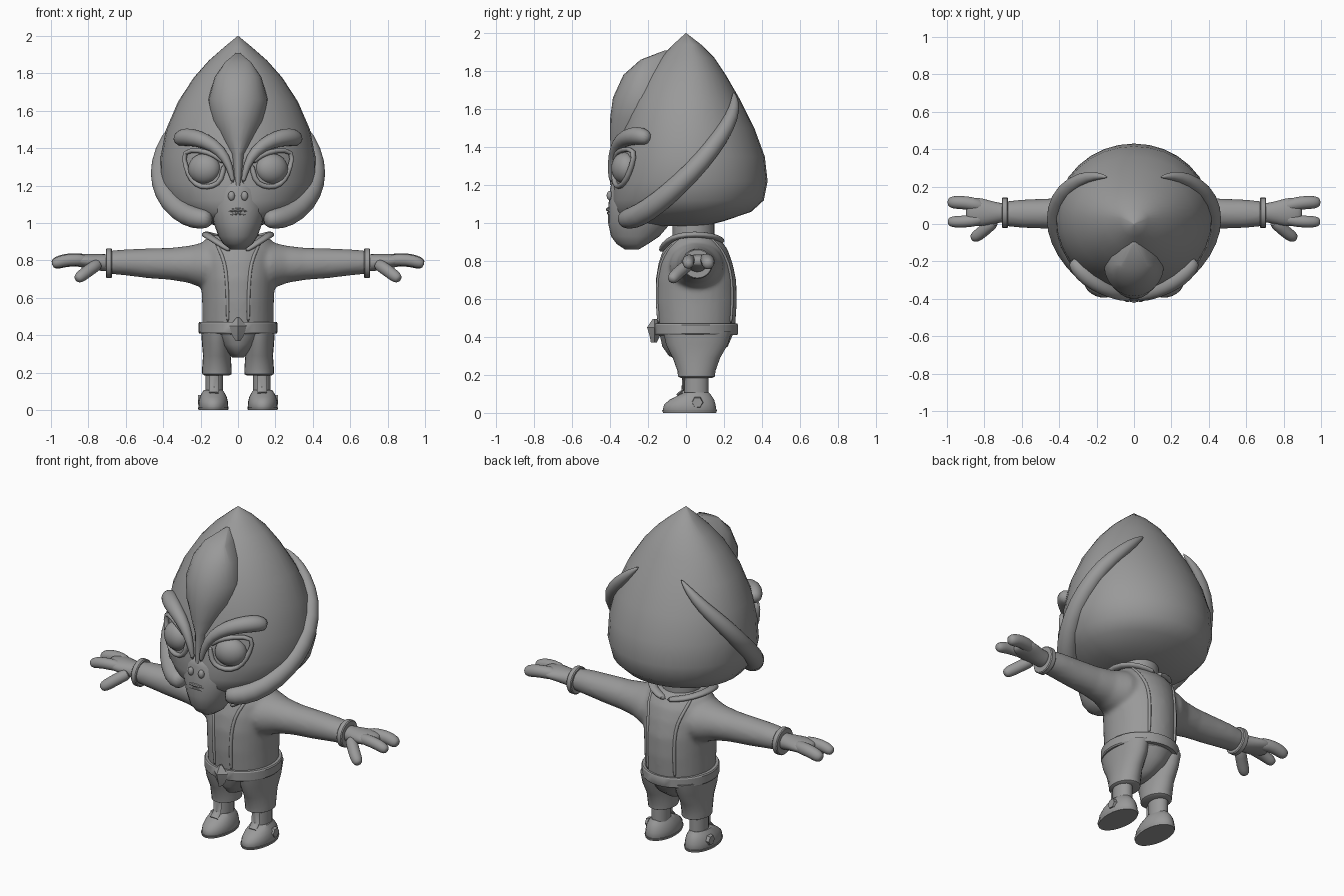
import bpy, bmesh, math
from mathutils import Vector, Matrix

GREY = bpy.data.materials.new("plain grey")
GREY.diffuse_color = (0.32, 0.32, 0.32, 1)


def finish(name, bm, mirror=False, subsurf=0, angle=40):
    bmesh.ops.recalc_face_normals(bm, faces=bm.faces)
    me = bpy.data.meshes.new(name)
    bm.to_mesh(me)
    bm.free()
    me.materials.append(GREY)
    for p in me.polygons:
        p.use_smooth = True
    me.set_sharp_from_angle(angle=math.radians(angle))
    ob = bpy.data.objects.new(name, me)
    bpy.context.collection.objects.link(ob)
    if subsurf:
        m = ob.modifiers.new("round", 'SUBSURF')
        m.levels = m.render_levels = subsurf
    if mirror:
        m = ob.modifiers.new("mirror", 'MIRROR')
        m.use_clip = False
        m.use_mirror_merge = False
    return ob


def skin(bm, rings):
    """Bridge equal rings of points and cap both ends."""
    vs = [[bm.verts.new(p) for p in r] for r in rings]
    n = len(vs[0])
    for a, b in zip(vs, vs[1:]):
        for i in range(n):
            j = (i + 1) % n
            bm.faces.new((a[i], a[j], b[j], b[i]))
    bm.faces.new(vs[0][::-1])
    bm.faces.new(vs[-1])


def loft(bm, rings, cy, n=24, cx=0.0):
    """Stack of ovals: z, half width, front y, back y."""
    out = []
    for z, rx, yf, yb in rings:
        ring = []
        c0 = min(max(cy, yf), yb)
        for k in range(n):
            a = 2 * math.pi * k / n
            s = math.sin(a)
            ring.append((cx + rx * math.cos(a), c0 + s * ((yb - c0) if s > 0 else (c0 - yf)), z))
        out.append(ring)
    skin(bm, out)


def sweep(bm, path, radii, up=(0, 0, 1), n=12):
    """Tube along a path; a radius is a number or (sideways, up)."""
    pts = [Vector(p) for p in path]
    out = []
    for i, p in enumerate(pts):
        t = (pts[min(i + 1, len(pts) - 1)] - pts[max(i - 1, 0)]).normalized()
        u = t.cross(Vector(up)).normalized()
        v = u.cross(t)
        r = radii[i] if isinstance(radii, list) else radii
        a, b = r if isinstance(r, tuple) else (r, r)
        out.append([p + u * a * math.cos(2 * math.pi * k / n) + v * b * math.sin(2 * math.pi * k / n)
                    for k in range(n)])
    skin(bm, out)


def lofted(name, rings, cy, n=24, cx=0.0, **kw):
    bm = bmesh.new()
    loft(bm, rings, cy, n, cx)
    return finish(name, bm, **kw)


def swept(name, path, radii, up=(0, 0, 1), n=12, **kw):
    bm = bmesh.new()
    sweep(bm, path, radii, up, n)
    return finish(name, bm, **kw)


def ball(name, loc, size, turn=0.0, mirror=True):
    bm = bmesh.new()
    mat = Matrix.Translation(loc) @ Matrix.Rotation(turn, 4, 'Z') @ Matrix.Diagonal((*size, 1))
    bmesh.ops.create_uvsphere(bm, u_segments=20, v_segments=12, radius=1, matrix=mat)
    return finish(name, bm, mirror=mirror)


# Head: pointed dome
lofted("head", [(0.985, .10, -.20, .10), (1.01, .24, -.34, .20), (1.06, .34, -.38, .345),
                (1.12, .39, -.39, .41), (1.22, .42, -.385, .43), (1.35, .415, -.365, .415),
                (1.50, .385, -.335, .36), (1.65, .32, -.285, .285), (1.78, .235, -.21, .21),
                (1.87, .155, -.135, .15), (1.94, .075, -.068, .08), (2.0, .002, -.002, .002)],
       .03, n=32, angle=60)
# Forehead bulge running down into the nose bridge
lofted("forehead", [(1.20, .02, -.40, -.34), (1.37, .04, -.395, -.30), (1.45, .10, -.40, -.20),
                    (1.55, .145, -.40, -.15), (1.66, .16, -.385, -.10), (1.78, .125, -.33, -.05),
                    (1.86, .07, -.24, -.03), (1.91, .01, -.11, -.08)], -.22, angle=80)
# Narrow jaw and chin
lofted("chin", [(.86, .04, -.32, -.25), (.89, .08, -.365, -.20), (.93, .105, -.395, -.14),
                (1.0, .13, -.41, -.08), (1.08, .15, -.41, -.08), (1.18, .13, -.40, -.1),
                (1.24, .06, -.385, -.1)], -.26, angle=80)
# Raised rim curving from the back of the head to the jaw
swept("head_rim", [(.14, .25, 1.69), (.20, .26, 1.64), (.28, .245, 1.56), (.375, .18, 1.45),
                   (.42, .08, 1.32), (.415, -.03, 1.21), (.365, -.14, 1.11), (.27, -.25, 1.035),
                   (.19, -.31, 1.02), (.14, -.33, 1.02)],
      [.004, .024, .038, .048, .053, .056, .06, .062, .058, .04], mirror=True, subsurf=1, angle=80)

# Face
ball("eye", (.18, -.325, 1.29), (.09, .065, .082), math.radians(22))
lid = [(.075, -.375, 1.32), (.085, -.38, 1.23), (.13, -.37, 1.195), (.20, -.345, 1.19),
       (.25, -.315, 1.225), (.28, -.285, 1.30), (.30, -.265, 1.39), (.20, -.335, 1.39), (.12, -.37, 1.365)]
swept("eye_surround", lid + lid[:1], .016, up=(0, 1, 0), n=8, mirror=True, subsurf=1, angle=80)
swept("brow", [(.025, -.395, 1.21), (.045, -.395, 1.31), (.09, -.375, 1.385), (.17, -.34, 1.44),
               (.25, -.285, 1.46), (.30, -.23, 1.46), (.33, -.19, 1.44)],
      [.012, .02, .032, .042, .05, .05, .03], up=(0, 1, 0), mirror=True, subsurf=1, angle=80)
ball("nostril", (.035, -.402, 1.145), (.018, .016, .025))
swept("mouth", [(-.07, -.375, 1.05), (-.035, -.402, 1.068), (0, -.412, 1.072),
                (.035, -.402, 1.068), (.07, -.375, 1.05)], [.005, .009, .01, .009, .005], n=8)
swept("lower_lip", [(-.04, -.398, 1.045), (0, -.41, 1.052), (.04, -.398, 1.045)], .007, n=8)
lofted("neck", [(.88, .11, -.07, .15), (1.03, .11, -.07, .15)], .04)

# Jacket: torso and sleeves fused together
TORSO = [(.40, .185, -.145, .25), (.46, .19, -.15, .26), (.58, .192, -.16, .268),
         (.70, .198, -.16, .265), (.79, .205, -.145, .245), (.86, .205, -.12, .22),
         (.91, .18, -.09, .185), (.935, .14, -.06, .15)]
bm = bmesh.new()
loft(bm, TORSO, .05, 32)
for s in (-1, 1):
    sweep(bm, [(s * x, .055, z) for x, z in
               ((.05, .77), (.18, .775), (.26, .78), (.36, .782), (.48, .785), (.60, .79), (.69, .79))],
          [(.15, .14), (.14, .125), (.105, .1), (.088, .086), (.08, .08), (.076, .07), (.066, .062)], n=24)
jacket = finish("jacket", bm)
m = jacket.modifiers.new("fuse", 'REMESH')
m.mode = 'VOXEL'
m.voxel_size = .012
m.use_smooth_shade = True
m = jacket.modifiers.new("soften", 'SMOOTH')
m.factor = .5
m.iterations = 8

# Seams down the front and back of the jacket, following the torso
for name, sign, xs in (("front_seam", -1, (.055, .055, .06, .07, .10)),
                       ("back_seam", 1, (.09, .09, .09, .095, .12))):
    path = []
    for (z, rx, yf, yb), x in zip(TORSO[1:6], xs):
        edge = yf if sign < 0 else yb
        path.append((x, .05 + (edge - .05) * math.sqrt(1 - (x / rx) ** 2), z))
    path.append((.13, .05 + sign * .075, .925))
    swept(name, path, .01, up=(0, 1, 0), n=8, mirror=True, subsurf=1, angle=80)
swept("collar", [(.04, -.135, .85), (.09, -.115, .885), (.15, -.07, .925), (.175, .0, .94),
                 (.165, .09, .94), (.11, .165, .925), (.0, .19, .90)],
      [(.012, .012)] + [(.026, .016)] * 6, mirror=True, subsurf=1, angle=80)

# Belt and faceted buckle
lofted("belt", [(.41, .207, -.163, .27), (.417, .212, -.167, .274), (.463, .212, -.167, .274),
                (.47, .207, -.163, .27)], .05, n=32, angle=30)
lofted("buckle", [(.37, .012, -.185, -.155), (.40, .032, -.19, -.14), (.45, .046, -.205, -.13),
                  (.495, .008, -.175, -.155)], -.165, n=4, angle=10)

# Trousers
lofted("pelvis", [(.28, .03, -.04, .10), (.30, .05, -.09, .15), (.35, .11, -.125, .22),
                  (.42, .182, -.14, .25)], .05, angle=80)
lofted("trouser_leg", [(.185, .065, -.03, .14), (.192, .078, -.042, .152), (.22, .079, -.045, .155),
                       (.29, .074, -.07, .18), (.36, .08, -.105, .22), (.43, .085, -.12, .24)],
       .055, cx=.113, mirror=True)

# Ankles, tongue strips, shoes with side buttons
lofted("ankle", [(.08, .048, -.01, .118), (.20, .048, -.01, .118)], .055, n=16, cx=.127, mirror=True)
swept("shoe_tongue", [(.128, -.012, .19), (.128, -.016, .12), (.129, -.045, .092)],
      (.026, .008), up=(0, 1, 0), n=8, mirror=True)
lofted("shoe", [(0, .074, -.115, .153), (.018, .08, -.122, .16), (.045, .078, -.115, .155),
                (.07, .072, -.085, .148), (.09, .062, -.045, .135), (.108, .05, -.012, .12)],
       .03, cx=.132, mirror=True, angle=50)
lofted("shoe_sole", [(0, .079, -.121, .159), (.014, .083, -.126, .163)], .03, cx=.132, mirror=True)
bm = bmesh.new()
bmesh.ops.create_cone(bm, cap_ends=True, segments=6, radius1=.032, radius2=.028, depth=.02,
                      matrix=Matrix.Translation((.205, .06, .055)) @ Matrix.Rotation(math.pi / 2, 4, 'Y'))
finish("shoe_button", bm, mirror=True)

# Bracelets and hands
swept("bracelet", [(x, .06, .785) for x in (.673, .678, .702, .707)],
      [(.076, .074), (.081, .079), (.081, .079), (.076, .074)], n=24, mirror=True, angle=30)
swept("palm", [(.66, .06, .787), (.72, .06, .787), (.78, .06, .795), (.84, .065, .80), (.88, .068, .80), (.90, .068, .80)],
      [(.05, .05), (.054, .048), (.07, .042), (.082, .038), (.07, .03), (.04, .02)],
      mirror=True, subsurf=1, angle=80)
for name, path, r in (
        ("outer_finger", [(.80, .09, .80), (.87, .11, .805), (.93, .116, .80), (.975, .116, .785), (.995, .116, .778)], .037),
        ("inner_finger", [(.80, .03, .80), (.87, .015, .805), (.93, .012, .80), (.975, .012, .785), (.995, .012, .778)], .033),
        ("thumb", [(.74, .02, .785), (.78, -.015, .76), (.82, -.05, .73), (.85, -.07, .708), (.865, -.08, .695)], .034)):
    swept(name, path, [r, r, r, r * .95, r * .5], mirror=True, subsurf=1, angle=80)
